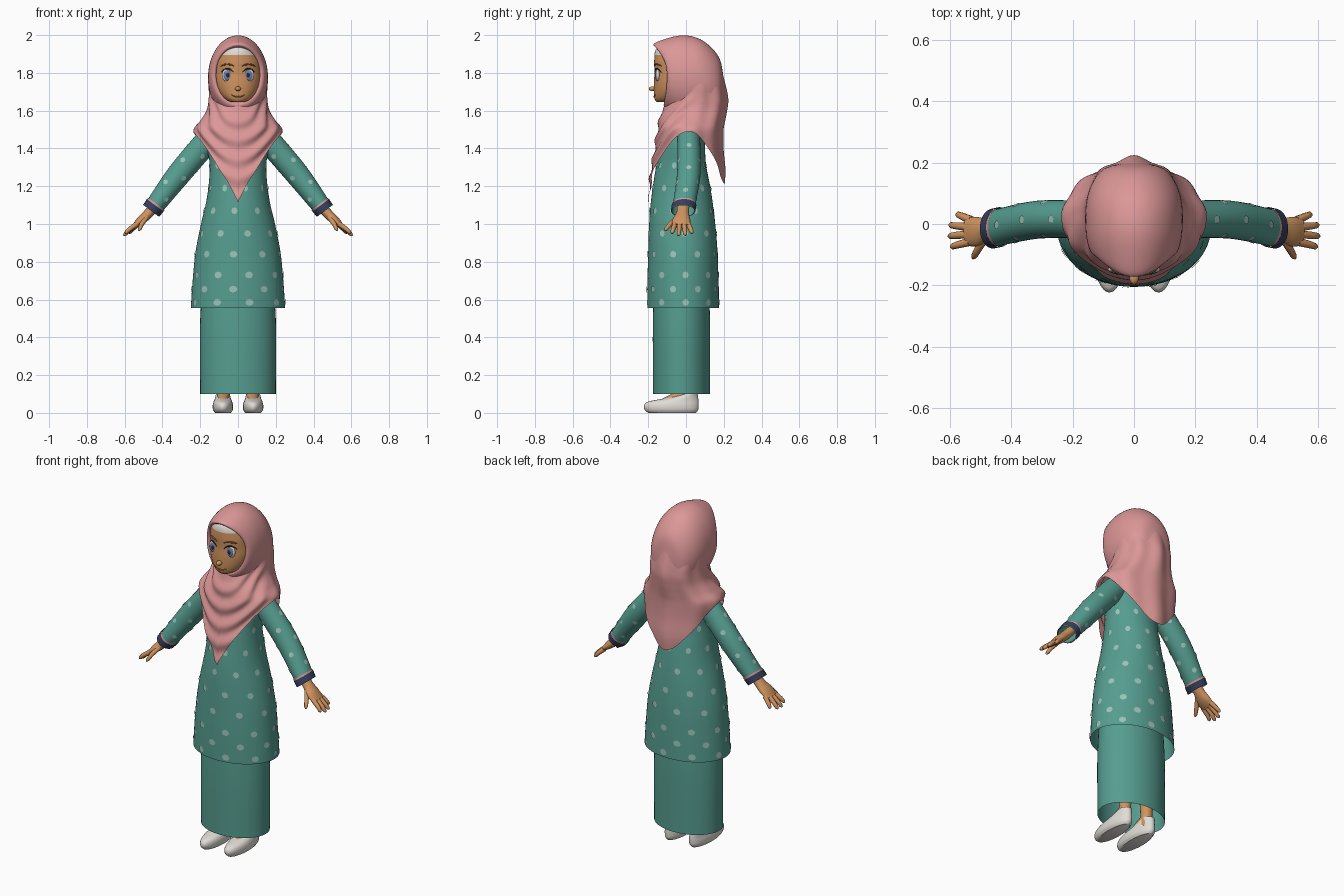
import bpy, bmesh, math
from mathutils import Vector

cube = bpy.data.objects.get("Cube")
if cube:
    bpy.data.objects.remove(cube, do_unlink=True)


def material(name, hexa):
    srgb = [int(hexa[i:i + 2], 16) / 255 for i in (0, 2, 4)]
    col = [((c + 0.055) / 1.055) ** 2.4 for c in srgb] + [1]
    m = bpy.data.materials.new(name)
    m.use_nodes = True
    m.diffuse_color = col
    bsdf = m.node_tree.nodes["Principled BSDF"]
    bsdf.inputs["Base Color"].default_value = col
    bsdf.inputs["Roughness"].default_value = 0.8
    return m


teal = material("teal cloth", "569D90")
pale = material("pale teal dots", "9CC4BA")
pink = material("pink scarf", "DC9797")
skin = material("warm skin", "CF935F")
navy = material("navy cuff", "333F5C")
white = material("off white", "E0DCD6")
blue = material("eye blue", "6C83AA")
dark = material("dark lash", "2E2830")
brown = material("brow brown", "8A5A38")
lip = material("lip", "A8604A")


def finish(name, bm, mat):
    me = bpy.data.meshes.new(name)
    bm.to_mesh(me)
    bm.free()
    me.materials.append(mat)
    me.shade_smooth()
    me.set_sharp_from_angle(angle=math.radians(50))
    ob = bpy.data.objects.new(name, me)
    bpy.context.collection.objects.link(ob)
    return ob


def grid(name, fn, nu, nv, mat, caps=False, flip=False):
    """Closed loops of fn(angle, t), lofted along t from 0 to 1; flip turns it outward."""
    bm = bmesh.new()
    loops = [[bm.verts.new(fn(2 * math.pi * i / nu, j / nv)) for i in range(nu)]
             for j in range(nv + 1)]
    for a, b in zip(loops, loops[1:]):
        for i in range(nu):
            k = (i + 1) % nu
            bm.faces.new((a[i], a[k], b[k], b[i]))
    if caps:
        bm.faces.new(loops[0][::-1])
        bm.faces.new(loops[-1])
    if flip:
        bmesh.ops.reverse_faces(bm, faces=bm.faces)
    return finish(name, bm, mat)


def sample(rows, z):
    """Smooth interpolation of rows keyed by their first value."""
    n = len(rows)
    i = max([k for k in range(n - 1) if rows[k][0] <= z] or [0])
    h = rows[i + 1][0] - rows[i][0]
    t = min(1, max(0, (z - rows[i][0]) / h))

    def slope(k, c):
        a, b = rows[max(k - 1, 0)], rows[min(k + 1, n - 1)]
        return (b[c] - a[c]) / (b[0] - a[0]) * h
    return [(2*t**3 - 3*t*t + 1) * rows[i][c] + (t**3 - 2*t*t + t) * slope(i, c)
            + (3*t*t - 2*t**3) * rows[i + 1][c] + (t**3 - t*t) * slope(i + 1, c)
            for c in range(1, len(rows[0]))]


def ring(rows, a, z, off=0.0, x=0.0):
    """Point on an upright body whose rows are z, half width, front y, back y."""
    rx, yf, yb = sample(rows, z)
    return Vector((x + (rx + off) * math.cos(a),
                   (yf + yb) / 2 + ((yb - yf) / 2 + off) * math.sin(a), z))


def body(name, rows, nu, nv, mat, caps=False, x=0.0):
    lo, hi = rows[0][0], rows[-1][0]
    return grid(name, lambda a, t: ring(rows, a, lo + (hi - lo) * t, 0, x), nu, nv, mat, caps)


def tube(name, pts, radii, mat, sides=10):
    """Round capped tube through the points."""
    pts = [Vector(p) for p in pts]
    n = len(pts) - 1

    def fn(a, t):
        j = round(t * n)
        d = (pts[min(j + 1, n)] - pts[max(j - 1, 0)]).normalized()
        u = d.orthogonal() if abs(d.y) > 0.95 else d.cross(Vector((0, 1, 0)))
        u.normalize()
        return pts[j] + (u * math.cos(a) + d.cross(u) * math.sin(a)) * radii[j]
    return grid(name, fn, sides, n, mat, True)


def ball(name, loc, size, mat):
    bm = bmesh.new()
    bmesh.ops.create_uvsphere(bm, u_segments=20, v_segments=12, radius=1)
    for v in bm.verts:
        v.co = Vector(loc) + Vector([v.co[i] * size[i] for i in range(3)])
    return finish(name, bm, mat)


def dots(name, centres, surface, size, radius, flip=1):
    """Thin printed dots that follow surface(angle, along)."""
    bm = bmesh.new()
    for a, s in centres:
        bm.faces.new([bm.verts.new(surface(a + flip * size * math.cos(k * math.pi / 4) / radius,
                                           size * math.sin(k * math.pi / 4), s))
                      for k in range(8)])
    return finish(name, bm, pale)


# Skirt and tunic, open at the hems
body("skirt", [(0.10, 0.20, -0.175, 0.127), (0.5, 0.20, -0.175, 0.127),
               (0.9, 0.17, -0.16, 0.11)], 48, 8, teal)
tunic = [(0.555, 0.25, -0.205, 0.175), (0.70, 0.24, -0.204, 0.172), (0.85, 0.225, -0.20, 0.167),
         (1.0, 0.196, -0.195, 0.155), (1.1, 0.172, -0.188, 0.143), (1.2, 0.156, -0.175, 0.128),
         (1.32, 0.15, -0.155, 0.105), (1.42, 0.165, -0.13, 0.10), (1.52, 0.14, -0.09, 0.09)]
body("tunic", tunic, 64, 32, teal)
heights = (0.585, 0.655, 0.73, 0.84, 0.95, 1.07, 1.19, 1.31)
spots = [((c + 0.5 * (r % 2) + 0.1) * 2 * math.pi / 9, z)
         for r, z in enumerate(heights) for c in range(9)]
dots("tunic_dots", spots, lambda a, dz, z: ring(tunic, a, z + dz, 0.004), 0.018, 0.2)

# Scarf: hood around the face
hood = [(0, -0.075, 0.108, 1.65, 1.93, -0.07), (1, -0.10, 0.122, 1.632, 1.95, -0.072),
        (2, -0.088, 0.143, 1.60, 1.972, -0.045), (3, -0.03, 0.157, 1.56, 1.998, 0),
        (4, 0.06, 0.157, 1.55, 1.985, 0), (5, 0.13, 0.138, 1.55, 1.938, 0),
        (6, 0.18, 0.098, 1.58, 1.87, 0), (7, 0.2, 0.03, 1.68, 1.77, 0)]


def hood_point(a, t):
    y, rx, lo, hi, lean = sample(hood, 7 * t)
    s = math.sin(a)
    return (rx * math.cos(a), y + lean * s * s * (1 if s > 0 else 0.25),
            (lo + hi) / 2 + (hi - lo) / 2 * s)


grid("scarf_hood", hood_point, 64, 35, pink, flip=True)

# Scarf: cape with draped folds, pointed in front and rounded behind
cape = [(1.10, 0.20, -0.197, 0.185), (1.27, 0.212, -0.188, 0.203), (1.40, 0.228, -0.166, 0.193),
        (1.50, 0.235, -0.152, 0.193), (1.55, 0.197, -0.142, 0.202), (1.60, 0.167, -0.125, 0.212),
        (1.66, 0.155, -0.105, 0.218), (1.75, 0.154, -0.08, 0.203), (1.90, 0.13, -0.05, 0.17)]


def cape_point(a, t):
    c, s = abs(math.cos(a)), math.sin(a)
    top = 1.64 + 0.1 * (1 + s)
    hem = 1.115 + 0.375 * c ** 0.95 if s < 0 else 1.21 + 0.28 * c ** 1.9
    z = top + (hem - top) * t
    if s < 0:
        fold = 0.007 * math.sin(62 * (z - 0.22 * c * c)) * min(1, -2 * s)
    else:
        fold = 0.006 * math.cos(8 * a) * min(1, 2 * s)
    return ring(cape, a, z, fold * min(1, 4 * t))


grid("scarf_cape", cape_point, 96, 48, pink, flip=True)

# Head, with a white under cap above the hairline
head = [(1.645, 0.035, -0.155, -0.08), (1.66, 0.066, -0.166, -0.03), (1.70, 0.102, -0.17, 0.03),
        (1.75, 0.12, -0.17, 0.06), (1.80, 0.125, -0.167, 0.08), (1.87, 0.12, -0.168, 0.08),
        (1.93, 0.09, -0.157, 0.06), (1.965, 0.03, -0.11, 0.0)]
head_ob = body("head", head, 48, 32, skin, True)
head_ob.data.materials.append(white)
for p in head_ob.data.polygons:
    p.material_index = int(p.center.z > 1.9 - 1.2 * p.center.x ** 2)


def on_face(x, z, off=0.0):
    rx = sample(head, z)[0]
    return ring(head, -math.acos(max(-1, min(1, x / rx))), z, off)


def face_line(name, pts, r, mat):
    n = len(pts) - 1
    tube(name, [on_face(x, z, 0.001) for x, z in pts],
         [r * (0.35 + 0.65 * math.sin(math.pi * i / n)) for i in range(n + 1)], mat, 8)


# Face features
ball("nose", (0, -0.176, 1.716), (0.015, 0.021, 0.013), skin)
face_line("mouth", [(0.009 * i, 1.673 + 0.0007 * i * i) for i in range(-4, 5)], 0.004, lip)
for s, side in ((1, "left"), (-1, "right")):
    x = 0.056 * s
    front = on_face(x, 1.79).y
    ball(side + "_eye", (x, front + 0.006, 1.788), (0.030, 0.011, 0.034), white)
    ball(side + "_iris", (x - 0.002 * s, front - 0.002, 1.788), (0.023, 0.006, 0.028), blue)
    ball(side + "_pupil", (x - 0.002 * s, front - 0.006, 1.788), (0.01, 0.004, 0.013), dark)
    arc = [-1 + 0.25 * i for i in range(9)]
    face_line(side + "_lash", [(x + 0.032 * q * s, 1.823 - 0.02 * q * q) for q in arc], 0.004, dark)
    face_line(side + "_brow", [(x + 0.034 * q * s, 1.846 - 0.01 * q * q) for q in arc], 0.005, brown)

# Arms, hands, legs and shoes
arm = [(0, 0.15, 0.015, 1.455, 0.066, 0.06), (0.5, 0.314, 0.014, 1.262, 0.063, 0.062),
       (1, 0.46, -0.015, 1.07, 0.048, 0.06)]
hand = [(0, 0.435, -0.014, 1.10, 0.026, 0.032), (0.4, 0.475, -0.018, 1.055, 0.026, 0.034),
        (0.75, 0.512, -0.025, 1.02, 0.024, 0.048), (1, 0.545, -0.025, 0.992, 0.014, 0.046)]
fingers = {"index": ((0.535, -0.058, 1.0), (0.575, -0.068, 0.972), (0.597, -0.075, 0.95)),
           "middle": ((0.54, -0.034, 0.997), (0.58, -0.037, 0.965), (0.605, -0.04, 0.938)),
           "ring": ((0.54, -0.01, 0.997), (0.578, -0.006, 0.965), (0.602, -0.003, 0.94)),
           "little": ((0.53, 0.012, 1.0), (0.56, 0.025, 0.972), (0.578, 0.033, 0.95)),
           "thumb": ((0.485, -0.045, 1.035), (0.51, -0.085, 0.998), (0.525, -0.112, 0.965))}
shoe = [(0, 0.042, -0.2, 0.052), (0.015, 0.052, -0.218, 0.064), (0.04, 0.054, -0.222, 0.067),
        (0.06, 0.049, -0.2, 0.067), (0.075, 0.043, -0.125, 0.065), (0.1, 0.036, -0.02, 0.062)]
for s, side in ((1, "left"), (-1, "right")):
    def limb(rows, a, t, off=0.0):
        x, y, z, thick, wide = sample(rows, t)
        k = (thick + off) * math.cos(a)
        return Vector((s * (x + 0.8 * k), y + (wide + off) * math.sin(a), z + 0.6 * k))

    def sleeve_part(name, lo, hi, off, mat):
        grid(side + name, lambda a, t: limb(arm, a, lo + (hi - lo) * t, off),
             32, 12, mat, flip=s > 0)

    sleeve_part("_sleeve", 0, 1, 0, teal)
    sleeve_part("_cuff_trim", 0.905, 0.93, 0.003, pink)
    sleeve_part("_cuff", 0.925, 1.0, 0.005, navy)
    spots = [((c + 0.5 * (r % 2)) * math.pi * 2 / 3, 0.2 + 0.15 * r)
             for r in range(5) for c in range(3)]
    dots(side + "_sleeve_dots", spots, lambda a, d, t: limb(arm, a, t + d / 0.5, 0.003),
         0.014, 0.063, -s)

    grid(side + "_hand", lambda a, t: limb(hand, a, t), 20, 10, skin, True, s > 0)
    for finger, pts in fingers.items():
        a, b, c = [Vector((s * p[0], p[1], p[2])) for p in pts]
        tube(side + "_" + finger + "_finger", [a, b, b.lerp(c, 0.75), c],
             [0.014, 0.012, 0.010, 0.004], skin)

    tube(side + "_leg", [(s * 0.075, 0.015, z) for z in (0.05, 0.12, 0.3, 0.6)],
         [0.034, 0.032, 0.042, 0.05], skin, 16)
    tube(side + "_instep", [(s * 0.076, 0.01, 0.105), (s * 0.078, -0.05, 0.077),
                            (s * 0.08, -0.115, 0.052)], [0.032, 0.033, 0.026], skin, 16)
    body(side + "_shoe", shoe, 32, 16, white, True, s * 0.08)
